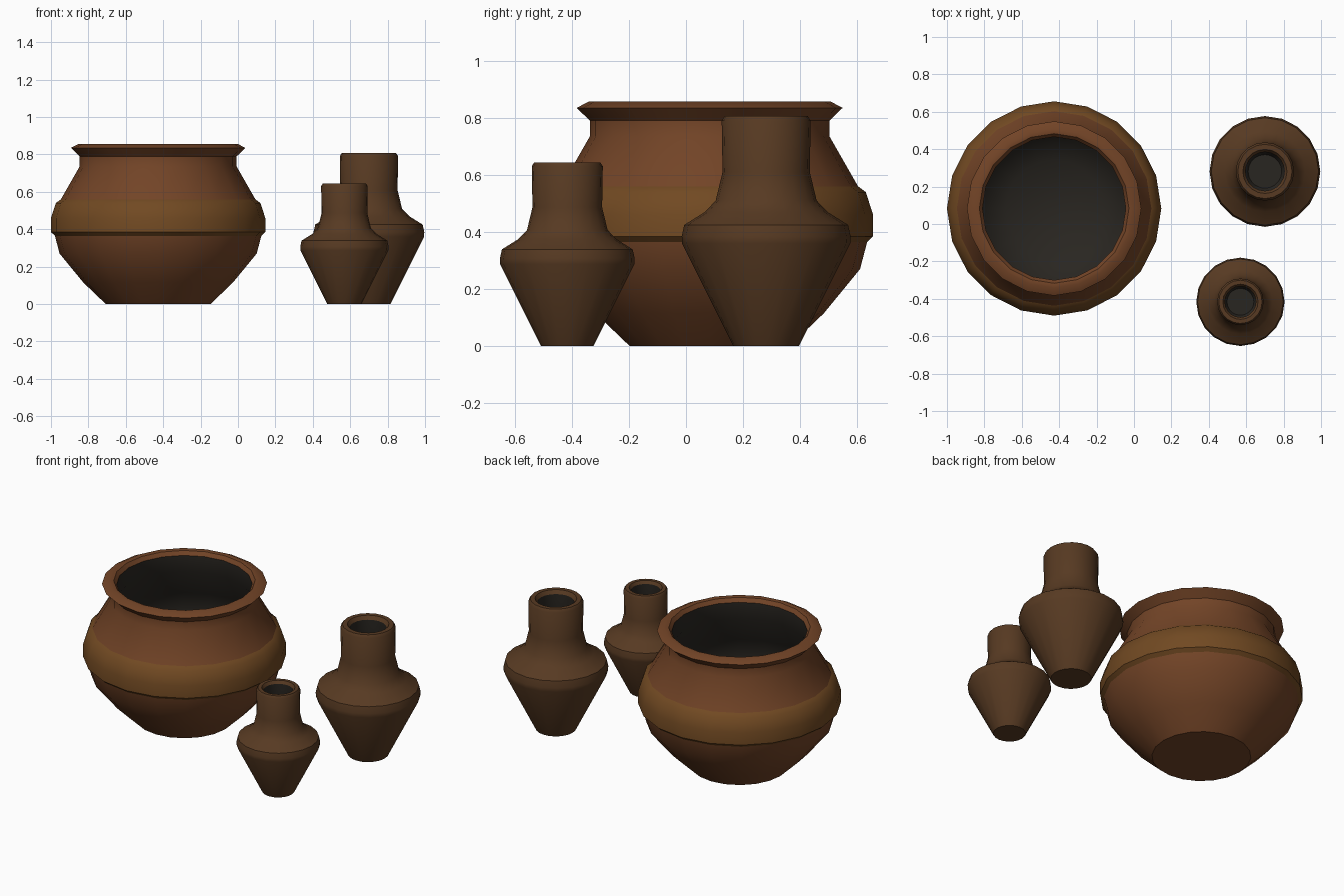
import bpy, bmesh
from math import cos, sin, pi, radians

if "Cube" in bpy.data.objects:
    bpy.data.objects.remove(bpy.data.objects["Cube"])

SIDES = 20


def material(name, rgb):
    m = bpy.data.materials.new(name)
    m.diffuse_color = (*rgb, 1)
    m.use_nodes = True
    m.node_tree.nodes["Principled BSDF"].inputs["Base Color"].default_value = m.diffuse_color
    return m


rust = material("rust_clay", (0.17, 0.058, 0.02))
ochre = material("ochre_clay", (0.165, 0.067, 0.016))
brown = material("brown_clay", (0.095, 0.042, 0.016))
dark = material("dark_interior", (0.022, 0.019, 0.015))


def lathe(name, profile, centre, mat, scale=1.0):
    """Revolve (radius, height) points; a profile running upwards faces outwards."""
    bm = bmesh.new()
    rings = []
    for r, z in profile:
        if r == 0:
            rings.append([bm.verts.new((0, 0, z * scale))] * SIDES)
        else:
            rings.append([bm.verts.new((r * scale * cos(2 * pi * i / SIDES),
                                        r * scale * sin(2 * pi * i / SIDES),
                                        z * scale)) for i in range(SIDES)])
    for a, b in zip(rings, rings[1:]):
        for i in range(SIDES):
            j = (i + 1) % SIDES
            bm.faces.new(list(dict.fromkeys((a[i], a[j], b[j], b[i]))))
    mesh = bpy.data.meshes.new(name)
    bm.to_mesh(mesh)
    bm.free()
    mesh.materials.append(mat)
    ob = bpy.data.objects.new(name, mesh)
    ob.location = (*centre, 0)
    bpy.context.collection.objects.link(ob)
    bpy.ops.object.select_all(action='DESELECT')
    ob.select_set(True)
    bpy.context.view_layer.objects.active = ob
    bpy.ops.object.shade_smooth_by_angle(angle=radians(40))
    return ob


# Large pot: lower bowl, raised band, shoulder with neck, flared rim, interior
pot = (-0.427, 0.083)
lathe("pot_bowl", [(0, 0), (0.28, 0), (0.40, 0.115), (0.527, 0.27), (0.552, 0.365)], pot, rust)
lathe("pot_band", [(0.552, 0.365), (0.573, 0.385), (0.573, 0.46), (0.547, 0.54), (0.52, 0.56)],
      pot, ochre)
lathe("pot_shoulder", [(0.52, 0.56), (0.42, 0.735), (0.42, 0.79)], pot, rust)
lathe("pot_rim", [(0.42, 0.79), (0.466, 0.835), (0.424, 0.857), (0.40, 0.853), (0.383, 0.83)],
      pot, rust)
lathe("pot_interior", [(0.383, 0.83), (0.383, 0.73), (0.485, 0.55), (0.525, 0.43), (0.485, 0.27),
                       (0.37, 0.13), (0.26, 0.04), (0, 0.04)], pot, dark)

# Two matching vases, the front one smaller
vase_outer = [(0, 0), (0.115, 0), (0.295, 0.36), (0.296, 0.385), (0.287, 0.425), (0.215, 0.47),
              (0.177, 0.51), (0.153, 0.61), (0.156, 0.79), (0.145, 0.807), (0.118, 0.807),
              (0.104, 0.785)]
vase_inner = [(0.104, 0.785), (0.108, 0.60), (0.14, 0.49), (0.25, 0.41), (0.25, 0.36),
              (0.09, 0.04), (0, 0.04)]
for label, centre, scale in (("tall_vase", (0.70, 0.281), 1.0),
                             ("small_vase", (0.569, -0.416), 0.798)):
    lathe(label + "_body", vase_outer, centre, brown, scale)
    lathe(label + "_interior", vase_inner, centre, dark, scale)
